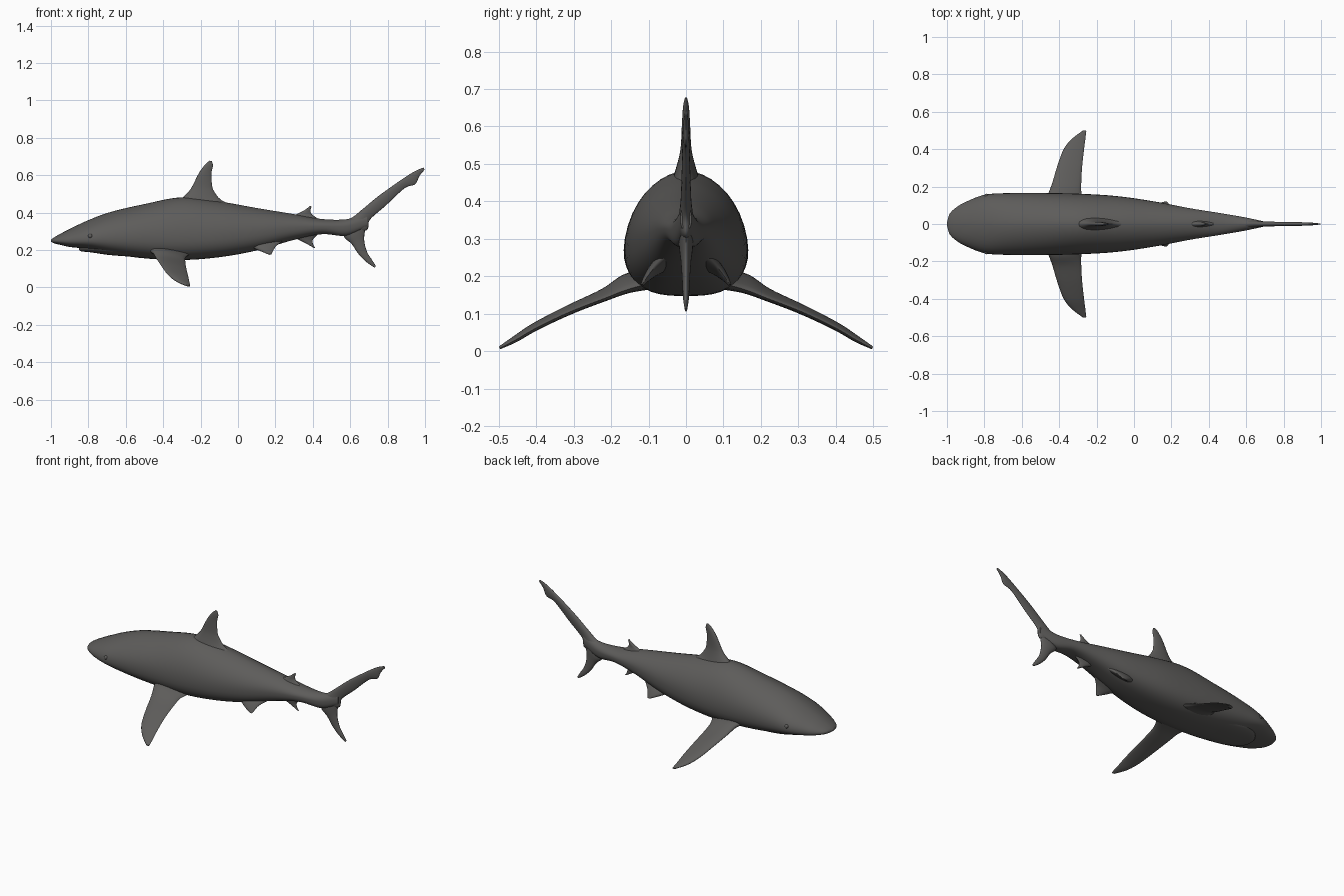
import bpy, bmesh, math
from mathutils import Vector

cube = bpy.data.objects.get("Cube")
if cube:
    bpy.data.objects.remove(cube)

skin = bpy.data.materials.new("dark_grey_skin")
skin.use_nodes = True
grey = (0.11, 0.107, 0.103, 1)
skin.diffuse_color = grey
bsdf = next(n for n in skin.node_tree.nodes if n.type == "BSDF_PRINCIPLED")
bsdf.inputs["Base Color"].default_value = grey
bsdf.inputs["Roughness"].default_value = 0.7


def refine(rows, steps):
    """Smoothly interpolate station rows with a Catmull-Rom spline."""
    out = []
    last = len(rows) - 1
    for i in range(last):
        a, b, c, d = (rows[max(0, min(last, i + k))] for k in (-1, 0, 1, 2))
        for s in range(steps):
            t = s / steps
            out.append([q + t / 2 * (r - p + t * (2 * p - 5 * q + 4 * r - s4
                        + t * (3 * q - 3 * r + s4 - p)))
                        for p, q, r, s4 in zip(a, b, c, d)])
    out.append(list(rows[-1]))
    return out


def finish(name, bm):
    bmesh.ops.remove_doubles(bm, verts=bm.verts, dist=0.0001)
    bmesh.ops.recalc_face_normals(bm, faces=bm.faces)
    mesh = bpy.data.meshes.new(name)
    bm.to_mesh(mesh)
    bm.free()
    mesh.materials.append(skin)
    obj = bpy.data.objects.new(name, mesh)
    bpy.context.collection.objects.link(obj)
    bpy.ops.object.select_all(action="DESELECT")
    obj.select_set(True)
    bpy.context.view_layer.objects.active = obj
    bpy.ops.object.shade_smooth_by_angle(angle=math.radians(60))
    return obj


def loft(name, rings):
    """Skin a list of closed rings and cap both ends."""
    bm = bmesh.new()
    loops = [[bm.verts.new(p) for p in ring] for ring in rings]
    n = len(loops[0])
    for a, b in zip(loops, loops[1:]):
        for i in range(n):
            j = (i + 1) % n
            bm.faces.new((a[i], a[j], b[j], b[i]))
    bm.faces.new(loops[0])
    bm.faces.new(loops[-1])
    return finish(name, bm)


def power(v, e):
    return math.copysign(abs(v) ** e, v)


def trunk(name, rows, sides=40):
    """Rows: x, top z, bottom z, widest z, half width."""
    rings = []
    for x, top, low, mid, w in refine(rows, 6):
        ring = []
        for k in range(sides):
            a = math.tau * k / sides
            c, s = math.cos(a), math.sin(a)
            if s >= 0:
                ring.append((x, w * power(c, 1.12), mid + (top - mid) * s))
            else:
                ring.append((x, w * power(c, 0.72), mid + (mid - low) * power(s, 0.8)))
        rings.append(ring)
    return loft(name, rings)


def fin(name, rows, side=1, normal=(0, 1, 0), sides=20):
    """Rows: leading x, z, trailing x, z, half thickness, y."""
    up = Vector(normal).normalized()
    up.y *= side
    rings = []
    for lx, lz, tx, tz, h, y in refine([(r + (0,))[:6] for r in rows], 6):
        lead, trail = Vector((lx, side * y, lz)), Vector((tx, side * y, tz))
        ring = []
        for k in range(sides):
            a = math.tau * k / sides
            u = (1 - math.cos(a)) / 2
            ring.append(lead.lerp(trail, u) + up * (h * math.sin(a) * (1.2 - 0.5 * u)))
        rings.append(ring)
    return loft(name, rings)


# Body from snout to tail stem
trunk("body", [
    (-1, .255, .245, .25, .008), (-.985, .267, .237, .25, .055),
    (-.95, .287, .228, .25, .089), (-.9, .313, .217, .252, .118),
    (-.8, .36, .205, .258, .156), (-.68, .404, .18, .265, .165),
    (-.5, .446, .156, .272, .166), (-.3, .482, .147, .275, .162),
    (-.1, .46, .162, .285, .15), (.1, .425, .198, .3, .122),
    (.3, .392, .255, .322, .084), (.45, .366, .285, .328, .06),
    (.58, .365, .277, .326, .038), (.69, .395, .325, .355, .015)])

# Lower jaw
trunk("lower_jaw", [
    (-.85, .212, .2, .207, .012), (-.835, .218, .193, .21, .055),
    (-.78, .23, .187, .212, .1), (-.68, .23, .173, .215, .125),
    (-.5, .22, .16, .2, .12)])

# Fins on the centre line
fin("dorsal_fin", [
    (-.36, .43, .02, .42, .045), (-.3, .478, -.085, .465, .032),
    (-.262, .515, -.128, .515, .02), (-.24, .55, -.139, .55, .014),
    (-.21, .61, -.142, .61, .011), (-.178, .655, -.134, .65, .008),
    (-.152, .678, -.14, .675, .003)])
fin("second_dorsal_fin", [
    (.25, .365, .46, .35, .025), (.32, .395, .398, .388, .012),
    (.358, .415, .388, .412, .008), (.386, .437, .394, .433, .003)])
fin("anal_fin", [
    (.25, .3, .46, .31, .025), (.31, .262, .405, .262, .014),
    (.355, .24, .4, .236, .008), (.405, .212, .413, .212, .003)])
fin("upper_tail_lobe", [
    (.54, .355, .57, .29, .022), (.605, .372, .685, .305, .022),
    (.665, .418, .705, .362, .015), (.75, .488, .79, .438, .012),
    (.85, .56, .89, .53, .01), (.92, .607, .947, .552, .009),
    (.963, .63, .97, .596, .006), (.992, .641, .998, .63, .003)])
fin("lower_tail_lobe", [
    (.57, .34, .7, .37, .015), (.567, .273, .68, .305, .019),
    (.608, .232, .675, .25, .014), (.645, .178, .69, .19, .01),
    (.688, .135, .715, .15, .008), (.73, .106, .737, .115, .003)])

# Paired fins and eyes
for label, side in (("left", 1), ("right", -1)):
    fin(label + "_pectoral_fin", [
        (-.5, .2, -.24, .185, .03, .08), (-.462, .192, -.278, .165, .024, .155),
        (-.437, .156, -.282, .14, .016, .22), (-.41, .115, -.277, .105, .013, .31),
        (-.376, .07, -.267, .062, .011, .4), (-.332, .035, -.26, .03, .009, .455),
        (-.275, .009, -.255, .008, .004, .498)],
        side, (0, .45, 1))
    fin(label + "_pelvic_fin", [
        (.03, .235, .25, .255, .03, .05), (.085, .21, .205, .222, .018, .085),
        (.125, .193, .188, .196, .01, .105), (.165, .176, .178, .178, .004, .117)],
        side, (0, 1, .45))
    bm = bmesh.new()
    bmesh.ops.create_uvsphere(bm, u_segments=16, v_segments=10, radius=0.012)
    bmesh.ops.translate(bm, verts=bm.verts, vec=(-.79, side * .15, .275))
    finish(label + "_eye", bm)
